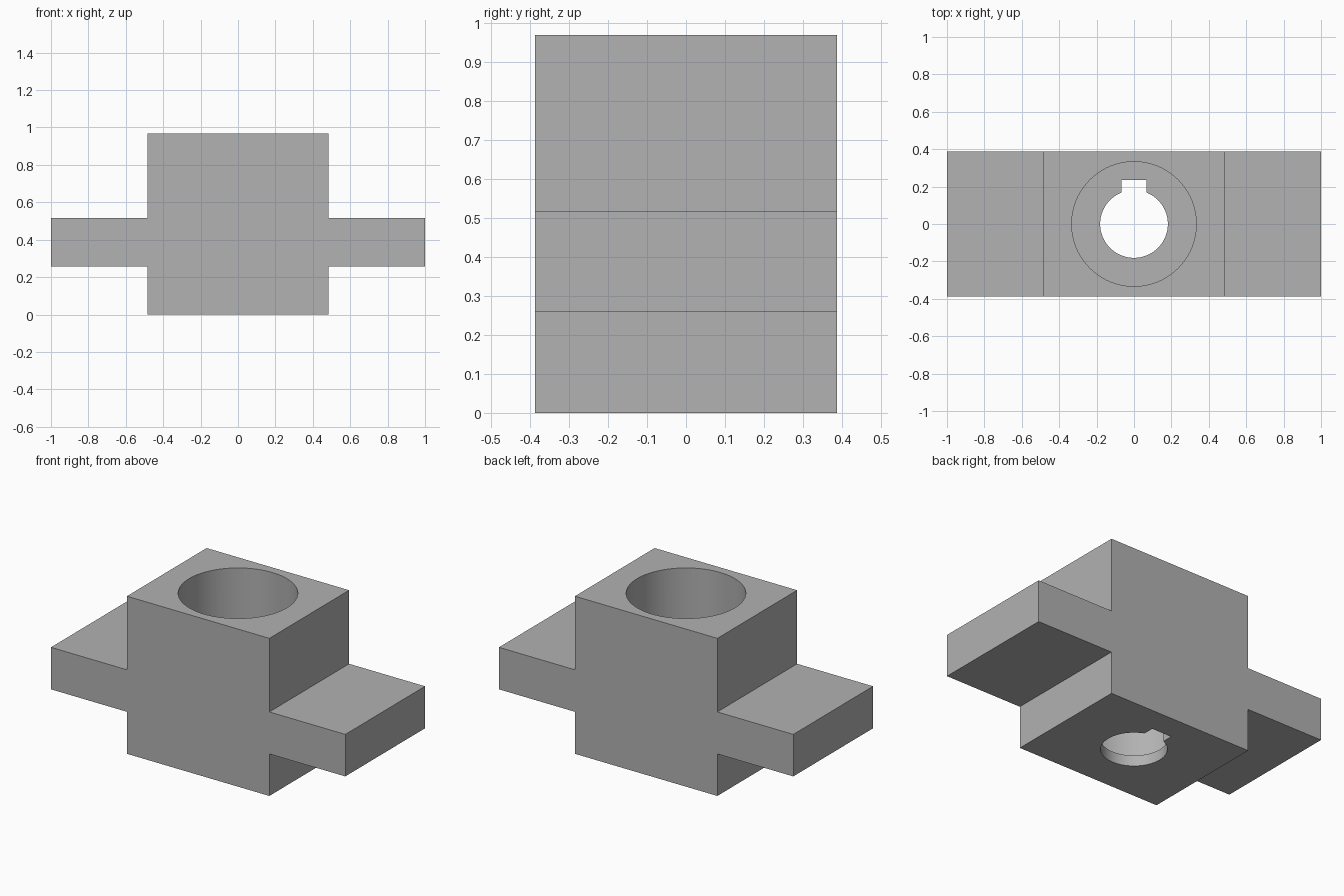
import bpy
import bmesh
import math

default = bpy.data.objects.get("Cube")
if default:
    bpy.data.objects.remove(default, do_unlink=True)

# Main sizes
HALF_LENGTH, HALF_BLOCK, HALF_DEPTH = 1.0, 0.484, 0.387
HEIGHT, WING_BOTTOM, WING_TOP = 0.968, 0.258, 0.516
FLOOR = 0.065
BORE_R, COUNTERBORE_R = 0.181, 0.333
KEY_HALF_WIDTH, KEY_TOP = 0.067, 0.234

grey = bpy.data.materials.new("plain grey")
grey.use_nodes = True
colour = (0.445, 0.445, 0.445, 1)
grey.diffuse_color = colour
grey.node_tree.nodes["Principled BSDF"].inputs["Base Color"].default_value = colour


def extrude_outline(name, points, direction):
    """Make a solid by extruding a closed planar outline."""
    bm = bmesh.new()
    face = bm.faces.new([bm.verts.new(p) for p in points])
    result = bmesh.ops.extrude_face_region(bm, geom=[face])
    verts = [v for v in result["geom"] if isinstance(v, bmesh.types.BMVert)]
    bmesh.ops.translate(bm, verts=verts, vec=direction)
    bmesh.ops.recalc_face_normals(bm, faces=bm.faces)
    mesh = bpy.data.meshes.new(name)
    bm.to_mesh(mesh)
    bm.free()
    mesh.materials.append(grey)
    obj = bpy.data.objects.new(name, mesh)
    bpy.context.collection.objects.link(obj)
    return obj


def arc(radius, start, end, steps, z):
    angles = [start + (end - start) * i / steps for i in range(steps + 1)]
    return [(radius * math.cos(a), radius * math.sin(a), z) for a in angles]


# Block with a wing on each side, as one cross-shaped profile
half = [(HALF_BLOCK, 0), (HALF_BLOCK, WING_BOTTOM), (HALF_LENGTH, WING_BOTTOM),
        (HALF_LENGTH, WING_TOP), (HALF_BLOCK, WING_TOP), (HALF_BLOCK, HEIGHT)]
profile = half + [(-x, z) for x, z in reversed(half)]
body = extrude_outline("winged_block", [(x, -HALF_DEPTH, z) for x, z in profile],
                       (0, 2 * HALF_DEPTH, 0))

# Wide counterbore from the top down to a thin floor
counterbore = extrude_outline("counterbore_cutter",
                              arc(COUNTERBORE_R, 0, math.tau, 96, FLOOR)[:-1],
                              (0, 0, HEIGHT))

# Keyed bore through the floor: a circle with a slot towards the back
gap = math.asin(KEY_HALF_WIDTH / BORE_R)
keyed = arc(BORE_R, math.pi / 2 + gap, 2.5 * math.pi - gap, 80, -0.1)
keyed += [(KEY_HALF_WIDTH, KEY_TOP, -0.1), (-KEY_HALF_WIDTH, KEY_TOP, -0.1)]
keyed_bore = extrude_outline("keyed_bore_cutter", keyed, (0, 0, 0.4))

# Cut both holes
bpy.context.view_layer.objects.active = body
for cutter in (counterbore, keyed_bore):
    cutter.hide_render = True
    cut = body.modifiers.new(cutter.name, 'BOOLEAN')
    cut.operation = 'DIFFERENCE'
    cut.solver = 'EXACT'
    cut.object = cutter
    bpy.ops.object.modifier_apply(modifier=cut.name)
    bpy.data.objects.remove(cutter, do_unlink=True)

# Smooth the round walls, keep the edges sharp
bpy.ops.object.select_all(action='DESELECT')
body.select_set(True)
bpy.ops.object.shade_smooth_by_angle(angle=math.radians(30))
